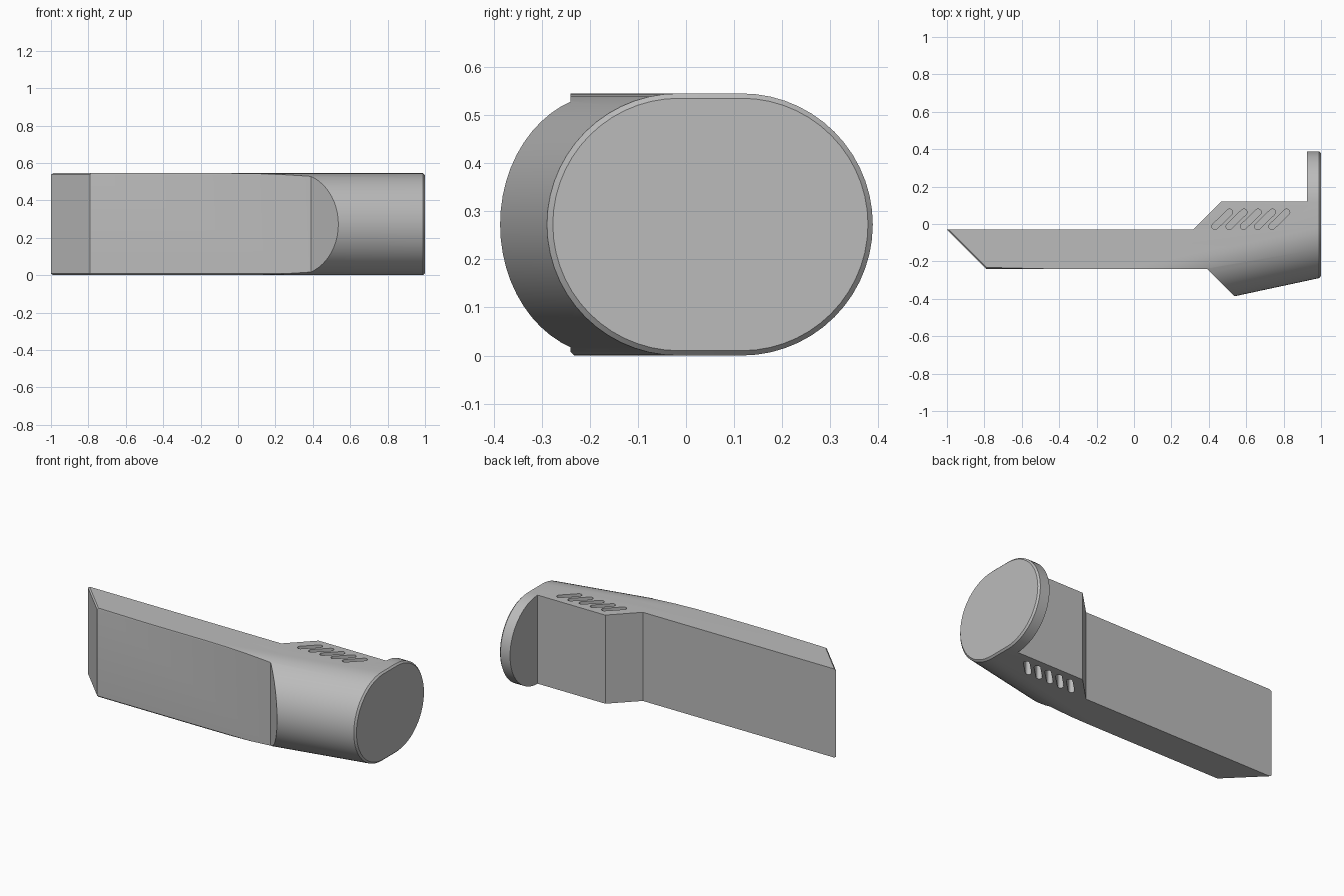
import bpy, bmesh
from math import sin, cos, pi
from mathutils import Vector

cube = bpy.data.objects.get("Cube")
if cube:
    bpy.data.objects.remove(cube)

HEIGHT = 0.545
MID = HEIGHT / 2

grey = bpy.data.materials.new("neutral_grey")
grey.use_nodes = True
colour = (0.5, 0.5, 0.5, 1)
grey.diffuse_color = colour
grey.node_tree.nodes["Principled BSDF"].inputs["Base Color"].default_value = colour


def make_object(name, bm):
    bmesh.ops.recalc_face_normals(bm, faces=bm.faces)
    mesh = bpy.data.meshes.new(name)
    bm.to_mesh(mesh)
    bm.free()
    mesh.materials.append(grey)
    obj = bpy.data.objects.new(name, mesh)
    bpy.context.collection.objects.link(obj)
    return obj


def add_prism(bm, outline, z0, z1):
    face = bm.faces.new([bm.verts.new((x, y, z0)) for x, y in outline])
    top = bmesh.ops.extrude_face_region(bm, geom=[face])["geom"]
    verts = [v for v in top if isinstance(v, bmesh.types.BMVert)]
    bmesh.ops.translate(bm, verts=verts, vec=(0, 0, z1 - z0))


def half_circle(cx, cy, radius, start, steps):
    return [(cx + radius * cos(start + pi * i / steps),
             cy + radius * sin(start + pi * i / steps)) for i in range(steps + 1)]


def cut(target, cutter, operation):
    mod = target.modifiers.new(operation.title(), 'BOOLEAN')
    mod.operation = operation
    mod.solver = 'EXACT'
    mod.object = cutter
    bpy.context.view_layer.objects.active = target
    bpy.ops.object.modifier_apply(modifier=mod.name)
    cutter.hide_render = True
    bpy.data.objects.remove(cutter)


# Stadium-section body whose front side slants outward away from the end cap
def stadium(x, inset):
    radius = MID - inset
    front = -0.287 - 0.215 * (1 - x) + MID
    return [(x, y, z) for y, z in half_circle(0.116, MID, radius, -pi / 2, 28)
            + half_circle(front, MID, radius, pi / 2, 28)]


bm = bmesh.new()
rings = [[bm.verts.new(p) for p in stadium(x, inset)]
         for x, inset in ((-1.1, 0), (0.99, 0), (1.0, 0.01))]
for a, b in zip(rings, rings[1:]):
    for i in range(len(a)):
        j = (i + 1) % len(a)
        bm.faces.new((a[i], a[j], b[j], b[i]))
bm.faces.new(rings[0])
bm.faces.new(rings[-1])
body = make_object("handle_body", bm)

# Plan outline: long blade, stepped grip and end flange
outline = [(-1, -0.03), (-0.79, -0.24), (0.39, -0.24), (0.7, -0.55), (1.1, -0.55),
           (1.1, 0.5), (0.925, 0.5), (0.925, 0.12), (0.465, 0.12), (0.315, -0.03)]
over = 0.02
bm = bmesh.new()
add_prism(bm, outline, -over, HEIGHT + over)


# Small chamfer along the front and slanted tip of the blade
def is_blade_edge(edge):
    a, b = (v.co for v in edge.verts)
    centre = (a + b) / 2
    return abs(a.z - b.z) < 0.001 and centre.x < 0 and centre.y < -0.1


bmesh.ops.bevel(bm, geom=[e for e in bm.edges if is_blade_edge(e)],
                offset=over + 0.008, segments=1, affect='EDGES')
cut(body, make_object("plan_cutter", bm), 'INTERSECT')

# Rows of diagonal vent slots in the top and underside
bm = bmesh.new()
for z0, z1 in ((-0.05, 0.1), (HEIGHT - 0.1, HEIGHT + 0.05)):
    for i in range(5):
        x = 0.433 + 0.0762 * i
        slot = (half_circle(x, -0.013, 0.017, pi * 0.75, 8)
                + half_circle(x + 0.078, 0.063, 0.017, -pi * 0.25, 8))
        add_prism(bm, slot, z0, z1)
cut(body, make_object("slot_cutter", bm), 'DIFFERENCE')

# Smooth the curved sides and keep the cut edges crisp
bpy.ops.object.select_all(action='DESELECT')
body.select_set(True)
bpy.context.view_layer.objects.active = body
bpy.ops.object.shade_smooth_by_angle(angle=pi / 7)
